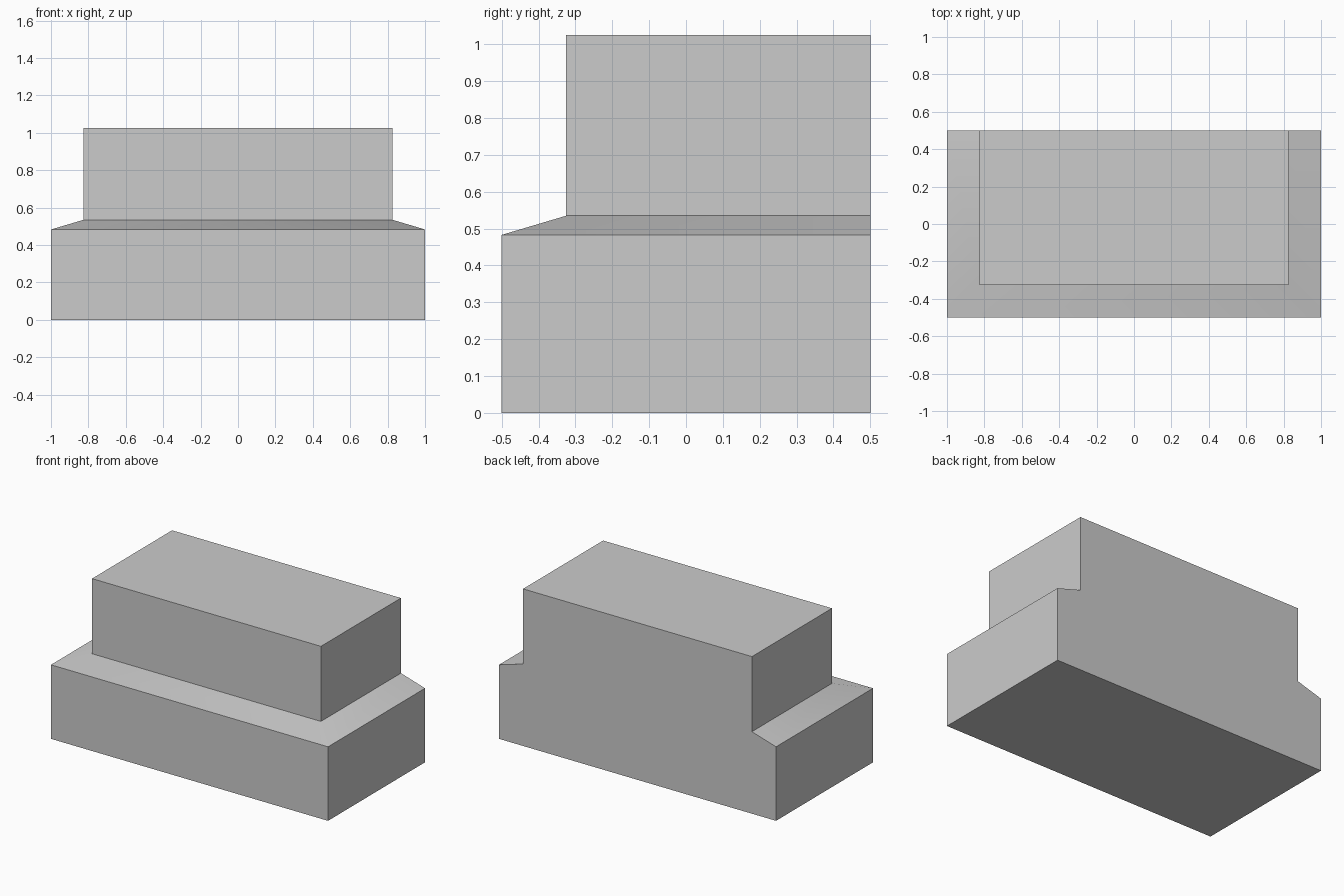
import bpy, bmesh, math

cube = bpy.data.objects.get("Cube")
if cube:
    bpy.data.objects.remove(cube, do_unlink=True)

# Single plain grey
grey = bpy.data.materials.new("plain_grey")
grey.use_nodes = True
colour = (0.6, 0.6, 0.6, 1)
grey.diffuse_color = colour
grey.node_tree.nodes["Principled BSDF"].inputs["Base Color"].default_value = colour

BACK = 0.5
# Levels of the body: half width, front edge, height
LEVELS = [
    (1.0, -0.5, 0.0),       # base bottom
    (1.0, -0.5, 0.483),     # base rim
    (0.826, -0.325, 0.535), # top of the sloped shoulder
    (0.826, -0.325, 1.025), # top of the upper block
]

bm = bmesh.new()
rings = [[bm.verts.new(p) for p in ((-w, f, z), (w, f, z), (w, BACK, z), (-w, BACK, z))]
         for w, f, z in LEVELS]

# Front and side walls, shoulder included
for low, high in zip(rings, rings[1:]):
    for i in (0, 1, 3):
        j = (i + 1) % 4
        bm.faces.new((low[i], low[j], high[j], high[i]))

# Bottom, top and the single flat back
bm.faces.new(rings[0][::-1])
bm.faces.new(rings[-1])
bm.faces.new([r[2] for r in rings[::-1]] + [r[3] for r in rings])
bmesh.ops.recalc_face_normals(bm, faces=bm.faces)

mesh = bpy.data.meshes.new("stepped_block")
bm.to_mesh(mesh)
bm.free()
mesh.materials.append(grey)
block = bpy.data.objects.new("stepped_block", mesh)
bpy.context.collection.objects.link(block)

# Soft hips on the shoulder, sharp edges elsewhere
bpy.ops.object.select_all(action='DESELECT')
block.select_set(True)
bpy.context.view_layer.objects.active = block
bpy.ops.object.shade_smooth_by_angle(angle=math.radians(30))
